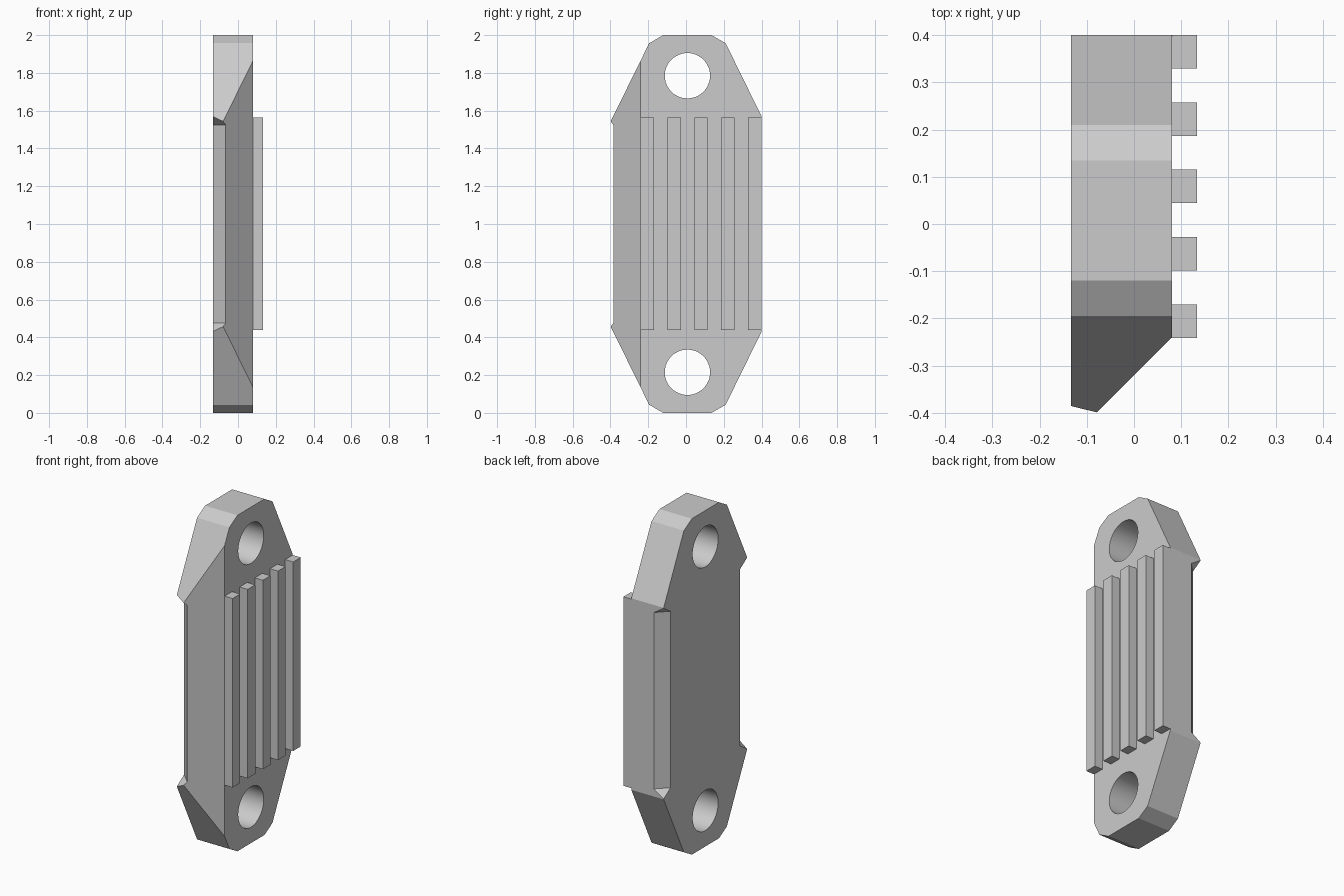
import bpy
import bmesh
from mathutils import Vector, Matrix

if "Cube" in bpy.data.objects:
    bpy.data.objects.remove(bpy.data.objects["Cube"], do_unlink=True)

grey = bpy.data.materials.new("light_grey")
grey.use_nodes = True
colour = (0.6, 0.6, 0.6, 1)
grey.diffuse_color = colour
grey.node_tree.nodes["Principled BSDF"].inputs["Base Color"].default_value = colour

BACK, FACE, RIB_TOP = -0.133, 0.08, 0.133   # x levels of the plate and ribs
MID = 0.0075                                # hole and profile centre in y


def make_object(name, bm):
    bmesh.ops.recalc_face_normals(bm, faces=bm.faces)
    mesh = bpy.data.meshes.new(name)
    bm.to_mesh(mesh)
    bm.free()
    mesh.materials.append(grey)
    obj = bpy.data.objects.new(name, mesh)
    bpy.context.collection.objects.link(obj)
    return obj


def prism(points, offset):
    """Extrude a closed 3D polygon along an offset."""
    bm = bmesh.new()
    face = bm.faces.new([bm.verts.new(p) for p in points])
    new = bmesh.ops.extrude_face_region(bm, geom=[face])["geom"]
    verts = [g for g in new if isinstance(g, bmesh.types.BMVert)]
    bmesh.ops.translate(bm, verts=verts, vec=offset)
    return bm


def subtract(target, cutter):
    cutter.hide_render = True
    mod = target.modifiers.new("cut", 'BOOLEAN')
    mod.operation = 'DIFFERENCE'
    mod.solver = 'EXACT'
    mod.object = cutter
    bpy.context.view_layer.objects.active = target
    bpy.ops.object.modifier_apply(modifier=mod.name)
    bpy.data.objects.remove(cutter, do_unlink=True)


# Plate: upper half outline, mirrored about z = 1
upper = [(0.4, 1.57), (0.21, 1.957), (0.135, 2), (-0.12, 2),
         (-0.195, 1.957), (-0.42, 1.5)]
outline = upper + [(y, 2 - z) for y, z in reversed(upper)]
bm = prism([(BACK, y, z) for y, z in outline], (FACE - BACK, 0, 0))

# Long diagonal chamfer on the front edge
cut = bmesh.ops.bisect_plane(bm, geom=bm.verts[:] + bm.edges[:] + bm.faces[:],
                             plane_co=(FACE, -0.24, 1), plane_no=(1, -1, 0),
                             clear_outer=True)
edges = [e for e in cut["geom_cut"] if isinstance(e, bmesh.types.BMEdge)]
bmesh.ops.holes_fill(bm, edges=edges)
plate = make_object("plate", bm)

# Stopped chamfers with sloped ends along both rear edges
for side, y in ((-1, -0.317), (1, 0.335)):
    out = Vector((-1, side, 0)).normalized()
    along = Vector((1, side, 0)).normalized()
    base = Vector((BACK, y, 1)) - along * 0.2
    section = [(0, -0.525), (0, 0.525), (0.2, 0.71), (0.2, -0.71)]
    points = [base + out * t + Vector((0, 0, z)) for t, z in section]
    subtract(plate, make_object("notch_cutter", prism(points, along * 0.4)))

# Round mounting holes
for z in (0.215, 1.785):
    bm = bmesh.new()
    place = Matrix.Translation((0, MID, z)) @ Matrix.Rotation(1.570796, 4, 'Y')
    bmesh.ops.create_cone(bm, cap_ends=True, segments=48, radius1=0.12,
                          radius2=0.12, depth=1, matrix=place)
    subtract(plate, make_object("hole_cutter", bm))

bpy.ops.object.select_all(action='DESELECT')
plate.select_set(True)
bpy.context.view_layer.objects.active = plate
bpy.ops.object.shade_smooth_by_angle(angle=0.35)

# Raised vertical ribs
for i in range(5):
    y0 = -0.241 + i * 0.1425
    y1 = y0 + 0.071
    points = [(FACE - 0.01, y0, 0.44), (RIB_TOP, y0, 0.44),
              (RIB_TOP, y1, 0.44), (FACE - 0.01, y1, 0.44)]
    make_object(f"rib_{i + 1}", prism(points, (0, 0, 1.125)))
